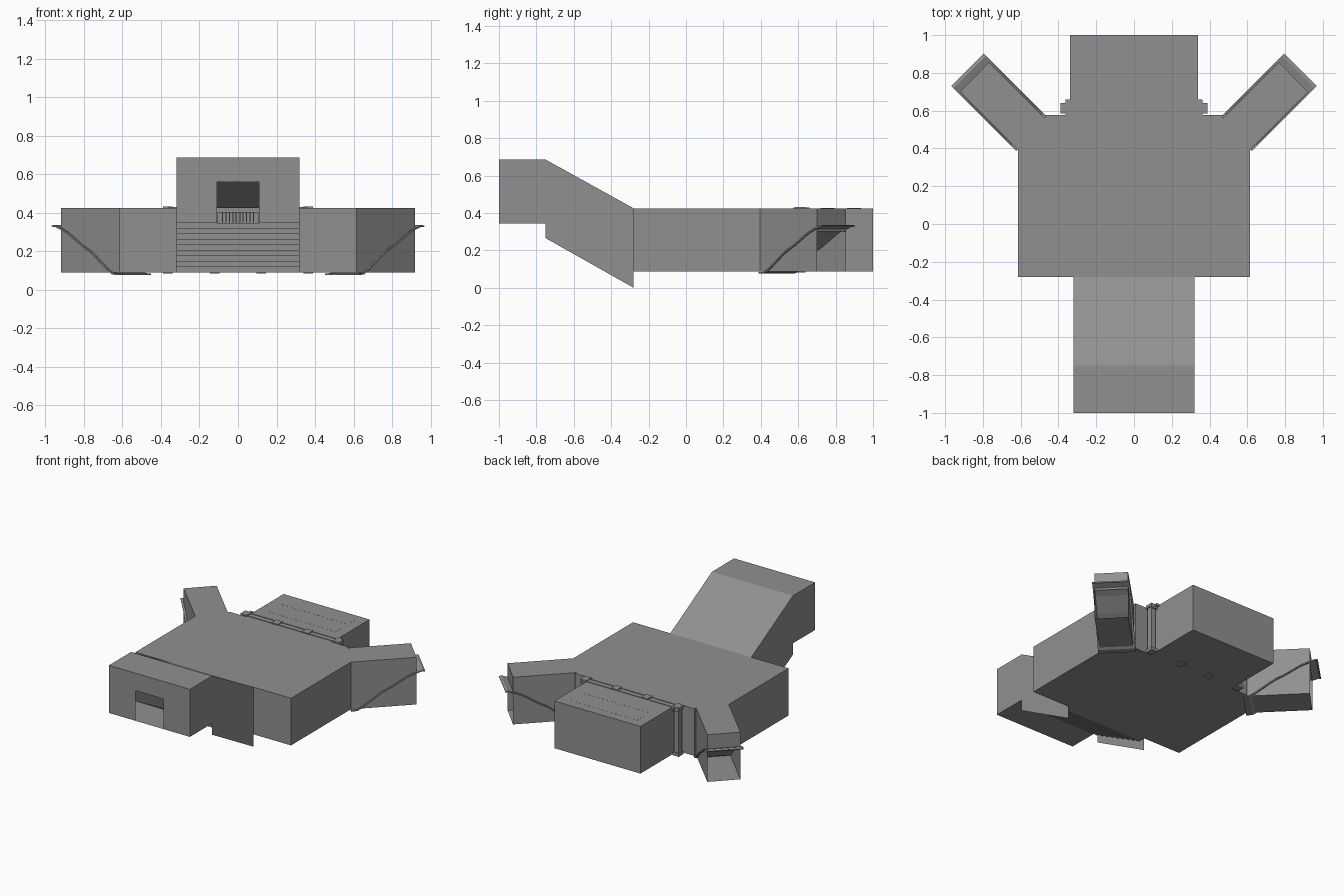
import bpy, bmesh
from mathutils import Vector, Matrix

cube = bpy.data.objects.get("Cube")
if cube:
    bpy.data.objects.remove(cube, do_unlink=True)

GREY = (0.28, 0.28, 0.28, 1)
grey = bpy.data.materials.new("plain grey")
grey.use_nodes = True
grey.diffuse_color = GREY
grey.node_tree.nodes["Principled BSDF"].inputs["Base Color"].default_value = GREY

FLOOR, CEIL = 0.088, 0.425       # hall heights
FRONT, LAND, END = -0.28, -0.75, -1.0   # stair passage stations along y
HALF = 0.32                      # passage half width
UPPER = 0.345                    # landing height


def add(name, faces):
    """Object from a list of faces, each a list of corner points."""
    bm = bmesh.new()
    for f in faces:
        bm.faces.new([bm.verts.new(p) for p in f])
    bmesh.ops.remove_doubles(bm, verts=bm.verts, dist=0.0005)
    bmesh.ops.recalc_face_normals(bm, faces=bm.faces)
    me = bpy.data.meshes.new(name)
    bm.to_mesh(me)
    bm.free()
    me.materials.append(grey)
    ob = bpy.data.objects.new(name, me)
    bpy.context.collection.objects.link(ob)
    return ob


def box(name, x, y, z):
    bm = bmesh.new()
    size = [b - a for a, b in (x, y, z)]
    mid = [(a + b) / 2 for a, b in (x, y, z)]
    bmesh.ops.create_cube(bm, size=1, matrix=Matrix.Translation(mid) @ Matrix.Diagonal((*size, 1)))
    me = bpy.data.meshes.new(name)
    bm.to_mesh(me)
    bm.free()
    me.materials.append(grey)
    ob = bpy.data.objects.new(name, me)
    bpy.context.collection.objects.link(ob)
    return ob


def wall(a, b, z0, z1):
    return [(*a, z0), (*b, z0), (*b, z1), (*a, z1)]


# Hall, diagonal arms and back room share one floor plan
half = [(HALF, FRONT), (0.615, FRONT), (0.615, 0.395), (0.92, 0.70),
        (0.768, 0.856), (0.472, 0.56), (0.34, 0.56), (0.34, 1.0)]
plan = half + [(-x, y) for x, y in reversed(half)]
shell = [[(x, y, z) for x, y in plan] for z in (FLOOR, CEIL)]
for i, a in enumerate(plan):
    b = plan[(i + 1) % len(plan)]
    ends = {round(abs(a[0]), 3), round(abs(b[0]), 3)}
    if ends == {HALF}:
        continue                           # open to the stairs
    low = 0.30 if ends == {0.92, 0.768} else FLOOR   # arm ends keep only a lintel
    shell.append(wall(a, b, low, CEIL))
add("hall_shell", shell)

# Stair passage: side walls with skirts, sloped roof, landing
side = [(END, UPPER), (LAND, UPPER), (LAND, 0.265), (FRONT, 0.0),
        (FRONT, CEIL), (LAND, 0.685), (END, 0.685)]
passage = [[(s * HALF, y, z) for y, z in side] for s in (-1, 1)]
strip = [(FRONT, CEIL), (LAND, 0.685), (END, 0.685)]
for (y0, z0), (y1, z1) in zip(strip, strip[1:]):
    passage.append([(-HALF, y0, z0), (HALF, y0, z0), (HALF, y1, z1), (-HALF, y1, z1)])
add("stair_passage", passage)

# Steps from the landing down to the hall floor
steps = 9
rise, run = (UPPER - FLOOR) / steps, (FRONT - LAND) / steps
path = [(END, UPPER), (LAND, UPPER)]
for i in range(steps):
    z = UPPER - (i + 1) * rise
    path += [(LAND + i * run, z), (LAND + (i + 1) * run, z)]
add("stairs", [[(-HALF, a, b), (HALF, a, b), (HALF, c, d), (-HALF, c, d)]
               for (a, b), (c, d) in zip(path, path[1:])])

# Front wall around the doorway
DOOR, HEAD = 0.11, 0.56
add("front_wall", [wall((-HALF, END), (-DOOR, END), UPPER, 0.685),
                   wall((DOOR, END), (HALF, END), UPPER, 0.685),
                   wall((-DOOR, END), (DOOR, END), HEAD, 0.685)])

# Curved slides through the arms: distance along the arm, height
slope = [(-0.01, 0.08), (0.03, 0.082), (0.07, 0.105), (0.11, 0.135), (0.15, 0.165), (0.20, 0.20),
         (0.25, 0.225), (0.31, 0.262), (0.36, 0.293), (0.41, 0.315), (0.46, 0.332), (0.475, 0.328)]
along, across = Vector((1, 1)).normalized(), Vector((1, -1)).normalized()
start = Vector((0.545, 0.48))
for s, label in ((1, "left"), (-1, "right")):
    def edge(d, z, w):
        p = start + along * d + across * w
        return (s * p.x, p.y, z)
    slide = add(label + "_slide", [
        [edge(a, b, -0.122), edge(a, b, 0.122), edge(c, d, 0.122), edge(c, d, -0.122)]
        for (a, b), (c, d) in zip(slope, slope[1:])])
    thick = slide.modifiers.new("thickness", 'SOLIDIFY')
    thick.thickness = 0.008
    thick.offset = 0

# Colonnade between the hall and the back room
for i, x in enumerate((-0.365, -0.12, 0.12, 0.365)):
    box(f"column_{i}", (x - 0.017, x + 0.017), (0.593, 0.632), (FLOOR, 0.42))
    for part, z in (("base", (0.083, 0.105)), ("cap", (0.41, 0.432))):
        box(f"column_{part}_{i}", (x - 0.025, x + 0.025), (0.585, 0.64), z)
for s, label in ((1, "left"), (-1, "right")):
    a, b = sorted((s * 0.34, s * 0.363))
    box(label + "_pilaster", (a, b), (0.575, 0.66), (0.415, 0.43))
    a, b = sorted((s * 0.34, s * 0.472))
    box(label + "_wall_trim", (a, b), (0.56, 0.577), (FLOOR, CEIL))
for i, y in enumerate((0.588, 0.63)):
    box(f"beam_rail_{i}", (-0.385, 0.385), (y, y + 0.01), (0.40, 0.429))

# Hanging slats beneath the beam
for i in range(10):
    x = -0.08 + i * 0.16 / 9
    box(f"slat_{i}", (x - 0.003, x + 0.003), (0.60, 0.61), (0.35, 0.40))

# Long ceiling panels of the back room
for i, y in enumerate((0.72, 0.86)):
    box(f"ceiling_panel_{i}", (-0.27, 0.27), (y, y + 0.075), (0.418, 0.4255))
